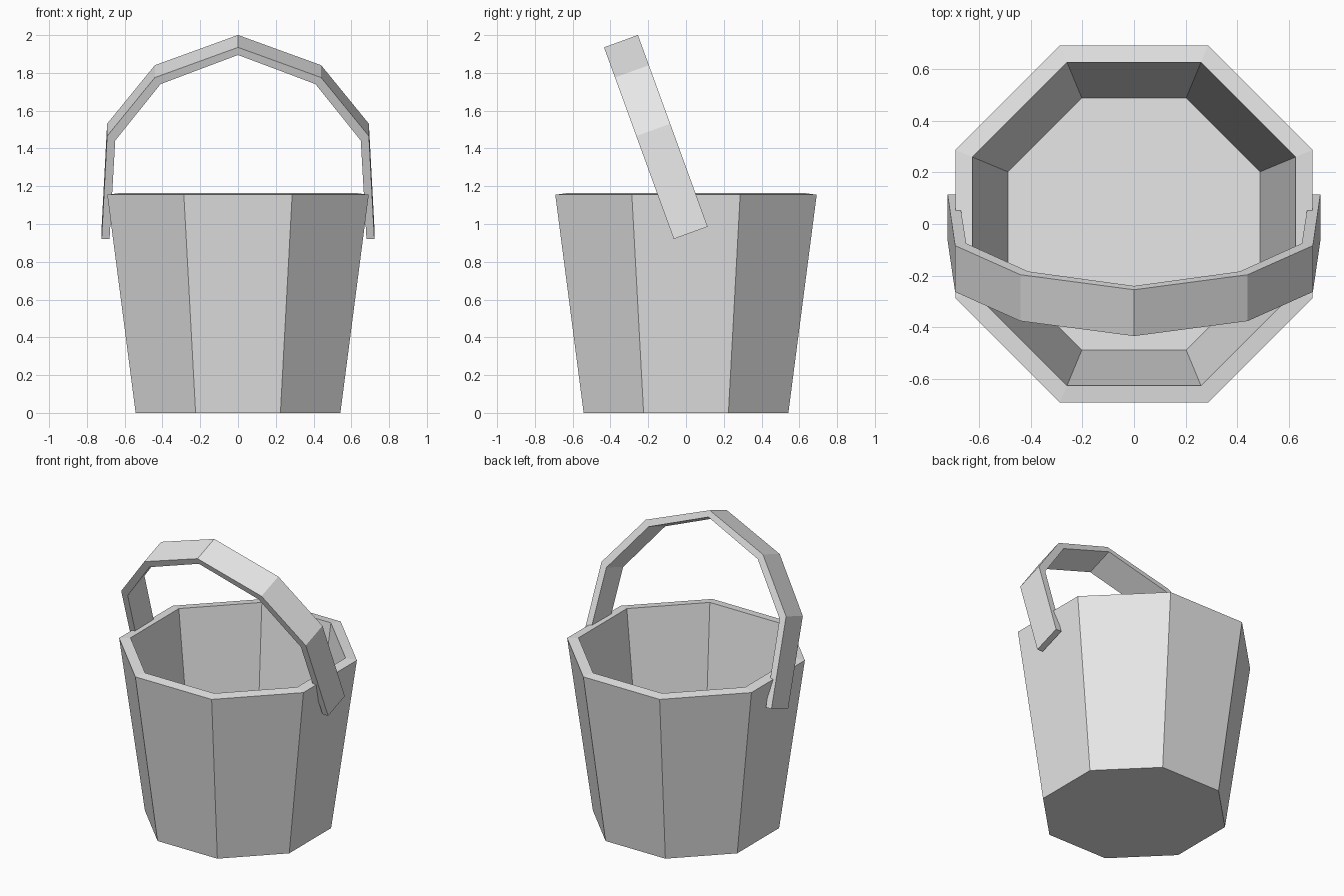
import bpy
import bmesh
from math import cos, pi, radians
from mathutils import Matrix, Vector

if "Cube" in bpy.data.objects:
    bpy.data.objects.remove(bpy.data.objects["Cube"], do_unlink=True)

grey = bpy.data.materials.new("light_grey")
grey.use_nodes = True
colour = (0.8, 0.8, 0.8, 1)
grey.diffuse_color = colour
grey.node_tree.nodes["Principled BSDF"].inputs["Base Color"].default_value = colour

SIDES = 8


def finish(bm, name):
    """Turn a bmesh into a flat-shaded object."""
    bmesh.ops.recalc_face_normals(bm, faces=bm.faces)
    mesh = bpy.data.meshes.new(name)
    bm.to_mesh(mesh)
    bm.free()
    mesh.materials.append(grey)
    obj = bpy.data.objects.new(name, mesh)
    bpy.context.collection.objects.link(obj)
    return obj


def ring(bm, apothem, z):
    """Octagon with flat sides facing the axes."""
    radius = apothem / cos(pi / SIDES)
    spin = Matrix.Rotation(pi / SIDES, 4, "Z") @ Matrix.Translation((0, 0, z))
    return bmesh.ops.create_circle(bm, segments=SIDES, radius=radius, matrix=spin)["verts"]


# Bucket: outer base, outer lip, inner lip, inner floor
bm = bmesh.new()
rings = [ring(bm, a, z) for a, z in
         ((0.542, 0), (0.692, 1.155), (0.626, 1.164), (0.488, 0.065))]
for low, high in zip(rings, rings[1:]):
    for i in range(SIDES):
        j = (i + 1) % SIDES
        bm.faces.new((low[i], low[j], high[j], high[i]))
bm.faces.new(rings[0])
bm.faces.new(rings[-1])
finish(bm, "bucket")

# Handle: mirrored arch outline, extruded to a flat band and tilted forward
outer = [(0.722, 0), (0.693, 0.58), (0.44, 0.91), (0, 1.08)]
inner = [(0.68, 0), (0.65, 0.555), (0.41, 0.873), (0, 1.037)]


def arch(half):
    return half + [(-x, z) for x, z in reversed(half[:-1])]


WIDTH = 0.191
bm = bmesh.new()
out, inn = ([bm.verts.new((x, -WIDTH / 2, z)) for x, z in arch(h)]
            for h in (outer, inner))
for i in range(len(out) - 1):
    bm.faces.new((out[i], out[i + 1], inn[i + 1], inn[i]))
band = bmesh.ops.extrude_face_region(bm, geom=bm.faces[:])
moved = [v for v in band["geom"] if isinstance(v, bmesh.types.BMVert)]
bmesh.ops.translate(bm, verts=moved, vec=Vector((0, WIDTH, 0)))
handle = finish(bm, "handle")
handle.location = (0, 0.025, 0.953)
handle.rotation_euler.x = radians(20)
